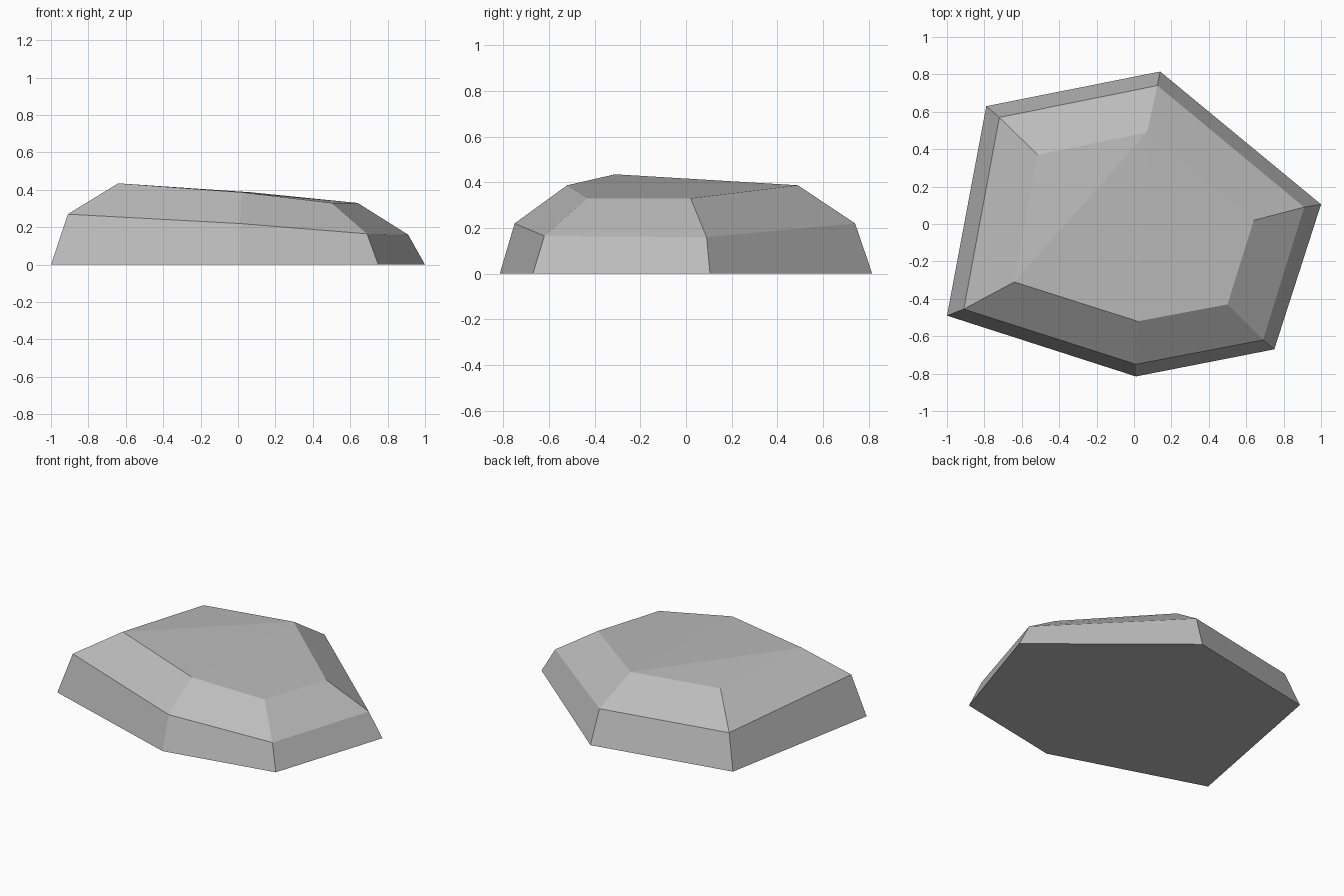
import bpy
import bmesh

cube = bpy.data.objects.get("Cube")
if cube:
    bpy.data.objects.remove(cube, do_unlink=True)

# Six-sided outlines, counter-clockwise from the front right corner
ground_ring = [(-1, -.49, 0), (.01, -.815, 0), (.75, -.67, 0),
               (1, .105, 0), (.14, .815, 0), (-.79, .63, 0)]
shoulder_ring = [(-.91, -.455, .27), (.01, -.75, .22), (.69, -.62, .165),
                 (.91, .09, .16), (.125, .74, .22), (-.72, .57, .22)]
top_ring = [(-.64, -.31, .435), (.02, -.52, .387), (.5, -.43, .33),
            (.64, .02, .33), (.07, .49, .387), (-.515, .37, .387)]

# Stone colour
stone = bpy.data.materials.new("stone_grey")
stone.use_nodes = True
grey = (.5, .5, .5, 1)
stone.diffuse_color = grey
bsdf = next(n for n in stone.node_tree.nodes if n.type == 'BSDF_PRINCIPLED')
bsdf.inputs["Base Color"].default_value = grey
bsdf.inputs["Roughness"].default_value = .9

bm = bmesh.new()
rings = [[bm.verts.new(p) for p in ring]
         for ring in (ground_ring, shoulder_ring, top_ring)]

# Steep lower sides and the sloping bevel above them
for low, high in zip(rings, rings[1:]):
    for i in range(len(low)):
        j = (i + 1) % len(low)
        bm.faces.new((low[i], low[j], high[j], high[i]))

# Flat underside, and a top folded along a front-to-back ridge
bm.faces.new(reversed(rings[0]))
a, b, c, d, e, f = rings[2]
for corners in ((a, b, e), (a, e, f), (b, c, d, e)):
    bm.faces.new(corners)

bmesh.ops.recalc_face_normals(bm, faces=bm.faces)
mesh = bpy.data.meshes.new("flat_rock")
bm.to_mesh(mesh)
bm.free()
mesh.materials.append(stone)
rock = bpy.data.objects.new("flat_rock", mesh)
bpy.context.collection.objects.link(rock)
